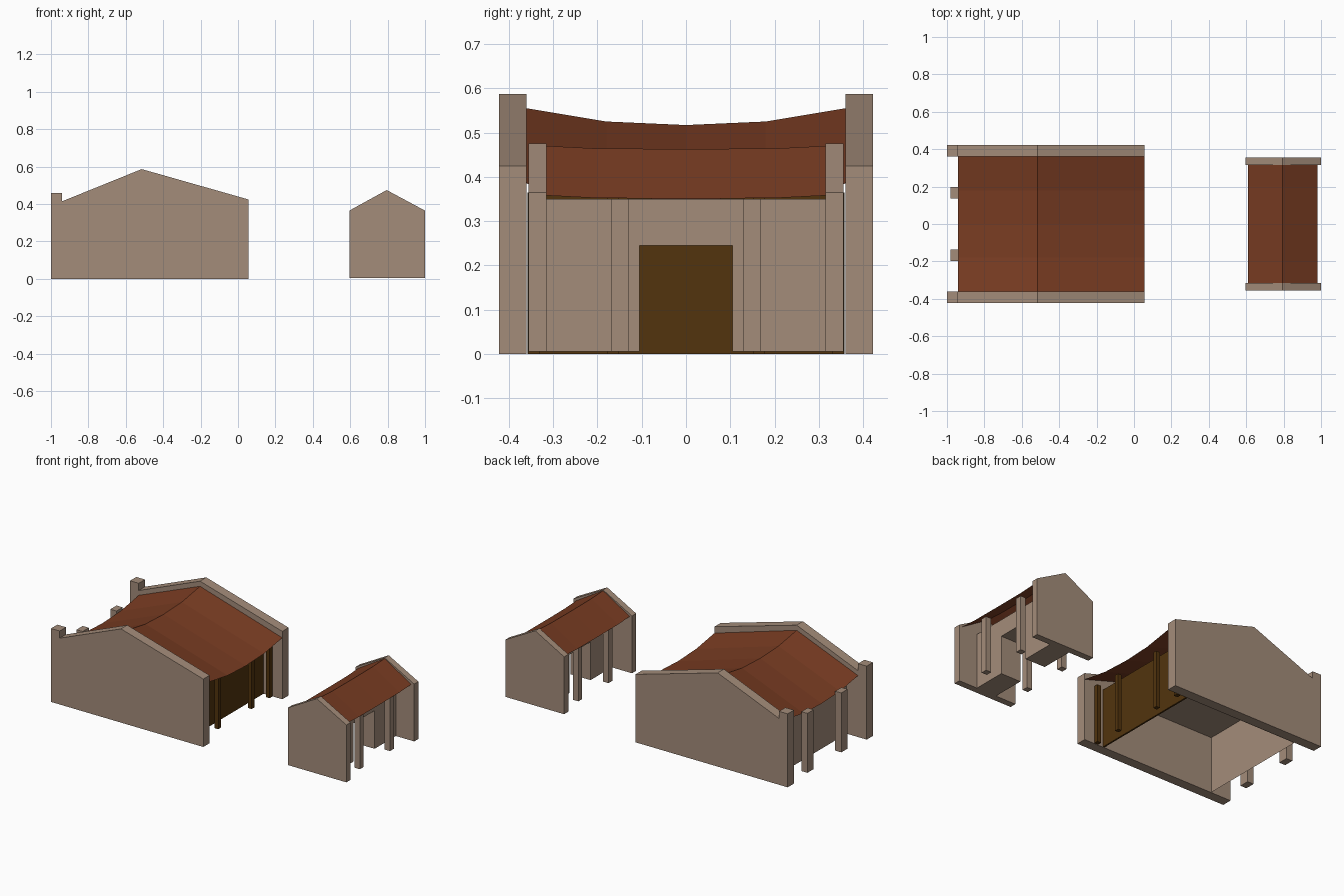
import bpy

if "Cube" in bpy.data.objects:
    bpy.data.objects.remove(bpy.data.objects["Cube"])


def material(name, rgb):
    m = bpy.data.materials.new(name)
    m.diffuse_color = (*rgb, 1)
    m.use_nodes = True
    m.node_tree.nodes["Principled BSDF"].inputs["Base Color"].default_value = m.diffuse_color
    return m


PLASTER = material("tan_plaster", (0.37, 0.265, 0.195))
TILE = material("red_brown_tile", (0.19, 0.045, 0.016))
WOOD = material("dark_wood", (0.085, 0.034, 0.004))


def mesh_object(name, verts, faces, mat):
    me = bpy.data.meshes.new(name)
    me.from_pydata(verts, [], faces)
    me.materials.append(mat)
    ob = bpy.data.objects.new(name, me)
    bpy.context.collection.objects.link(ob)
    return ob


def prism(name, profile, y0, y1, mat, skip_bottom=False):
    """Extrude an x-z profile (counter-clockwise, bottom edge first) along y."""
    n = len(profile)
    verts = [(x, y, z) for y in (y0, y1) for x, z in profile]
    faces = [tuple(range(n)), tuple(range(2 * n - 1, n - 1, -1))]
    for i in range(1 if skip_bottom else 0, n):
        j = (i + 1) % n
        faces.append((i, i + n, j + n, j))
    return mesh_object(name, verts, faces, mat)


def box(name, x0, x1, y0, y1, z0, z1, mat, skip_bottom=False):
    return prism(name, [(x0, z0), (x1, z0), (x1, z1), (x0, z1)], y0, y1, mat, skip_bottom)


def sagging_roof(name, xs, drop, stations, mat):
    """Two slopes over a ridge that sags along y; stations are (y, ridge height)."""
    verts = [(x, y, z - d) for y, z in stations for x, d in zip(xs, (drop, 0, drop))]
    faces = []
    for s in range(len(stations) - 1):
        for k in range(2):
            a = 3 * s + k
            faces.append((a, a + 1, a + 4, a + 3))
    return mesh_object(name, verts, faces, mat)


# Gable profiles
hall_gable = [(-1, 0), (0.055, 0), (0.055, 0.425), (-0.515, 0.587),
              (-0.94, 0.415), (-0.94, 0.46), (-1, 0.46)]
gate_gable = [(0.595, 0.006), (1, 0.006), (1, 0.365), (0.795, 0.475), (0.595, 0.365)]

# Gable walls, posts and gate wall blocks, mirrored in y
for side, s in (("front", -1), ("back", 1)):
    def span(a, b):
        return sorted((s * a, s * b))

    prism("hall_gable_" + side, hall_gable, *span(0.36, 0.422), PLASTER)
    prism("gate_gable_" + side, gate_gable, *span(0.315, 0.356), PLASTER)
    box("hall_rear_post_" + side, -0.98, -0.938, *span(0.137, 0.198), 0, 0.372, PLASTER)
    box("gate_outer_post_" + side, 0.925, 0.962, *span(0.13, 0.168), 0.006, 0.35, PLASTER)
    box("gate_inner_post_" + side, 0.628, 0.665, *span(0.13, 0.168), 0.006, 0.35, PLASTER)
    box("gate_wall_" + side, 0.735, 0.873, *span(0.105, 0.316), 0.006, 0.35, PLASTER)
    # Slim wooden posts on the hall porch
    box("porch_post_" + side, -0.038, -0.012, *span(0.152, 0.178), 0, 0.355, WOOD)
    box("porch_end_post_" + side, -0.038, -0.012, *span(0.33, 0.357), 0, 0.365, WOOD)

# Gate lintel over the doorway
box("gate_lintel", 0.735, 0.873, -0.105, 0.105, 0.245, 0.35, PLASTER)

# Hall room, open underneath, with wooden front screen
box("hall_room", -0.86, -0.085, -0.358, 0.358, 0, 0.35, PLASTER, True)
box("hall_screen", -0.085, -0.075, -0.358, 0.358, 0, 0.365, WOOD)

# Roofs
sagging_roof("hall_roof", (-0.94, -0.515, 0.055), 0.17,
             [(-0.361, 0.555), (-0.18, 0.525), (0, 0.517), (0.18, 0.525), (0.361, 0.555)], TILE)
sagging_roof("gate_roof", (0.61, 0.795, 0.98), 0.112,
             [(-0.317, 0.47), (-0.2, 0.464), (0, 0.463), (0.2, 0.464), (0.317, 0.47)], TILE)
